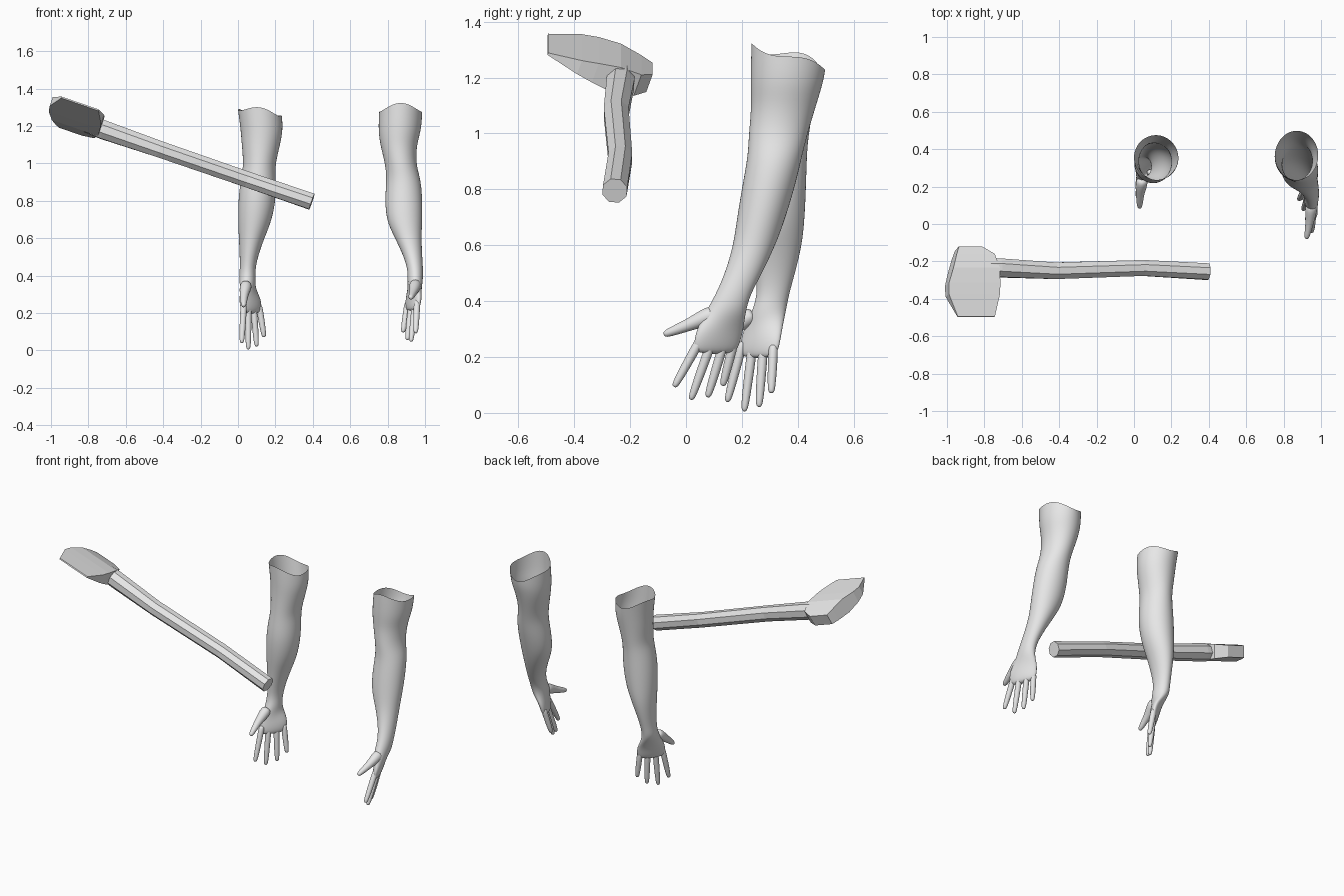
import bpy, bmesh, math
from mathutils import Vector, Quaternion

cube = bpy.data.objects.get("Cube")
if cube:
    bpy.data.objects.remove(cube, do_unlink=True)

GREY = (0.8, 0.8, 0.8, 1)
mat = bpy.data.materials.new("pale grey")
mat.use_nodes = True
mat.diffuse_color = GREY
mat.node_tree.nodes["Principled BSDF"].inputs["Base Color"].default_value = GREY


def loft(bm, rings, cap_start=True, cap_end=True):
    """Skin a list of equal-length point rings."""
    vs = [[bm.verts.new(p) for p in ring] for ring in rings]
    n = len(vs[0])
    for a, b in zip(vs, vs[1:]):
        for i in range(n):
            bm.faces.new((a[i], a[(i + 1) % n], b[(i + 1) % n], b[i]))
    if cap_start:
        bm.faces.new(vs[0][::-1])
    if cap_end:
        bm.faces.new(vs[-1])


def tube(bm, path, radii, sides):
    """Round tube along a path, with a ring square to the path at each point."""
    pts = [Vector(p) for p in path]
    rings = []
    for i, p in enumerate(pts):
        d = (pts[min(i + 1, len(pts) - 1)] - pts[max(i - 1, 0)]).normalized()
        a = d.cross(Vector((1, 0, 0.3))).normalized()
        rings.append([p + Quaternion(d, (k + 0.5) * math.tau / sides) @ a * radii[i]
                      for k in range(sides)])
    loft(bm, rings)


def finish(bm, name, smooth):
    # fix winding on the closed and open shells alike
    bmesh.ops.recalc_face_normals(bm, faces=bm.faces)
    me = bpy.data.meshes.new(name)
    bm.to_mesh(me)
    bm.free()
    me.materials.append(mat)
    ob = bpy.data.objects.new(name, me)
    bpy.context.collection.objects.link(ob)
    if smooth:
        for f in me.polygons:
            f.use_smooth = True
        ob.modifiers.new("round", "SUBSURF").levels = 2
        ob.modifiers["round"].render_levels = 2
    return ob


def make_arm(name, spans, palm, turn, fingers, thumb, rim):
    """Sleeve of flesh from open rim to knuckles, then fingers and thumb."""
    sides = 16
    bm = bmesh.new()
    rings = []
    rows = [(z, (x0 + x1) / 2, (y0 + y1) / 2, (x1 - x0) / 2, (y1 - y0) / 2, 0)
            for z, x0, x1, y0, y1 in spans]
    rows += [(z, x, y, rx, ry, turn) for z, x, y, rx, ry in palm]
    for r, (z, cx, cy, rx, ry, rot) in enumerate(rows):
        c, s = math.cos(math.radians(rot)), math.sin(math.radians(rot))
        ring = []
        for k in range(sides):
            t = k * math.tau / sides
            ex, ey = 1.025 * rx * math.cos(t), 1.025 * ry * math.sin(t)
            dz = 0
            if r == 0:  # sloping, wavy rim
                dz = rim[0] * ex + rim[1] * ey + 0.014 * math.sin(3 * t)
            ring.append((cx + ex * c - ey * s, cy + ex * s + ey * c, z + dz))
        rings.append(ring)
    loft(bm, rings, cap_start=False)
    for base, tip in fingers:
        a, b = Vector(base), Vector(tip)
        tube(bm, [a.lerp(b, f) for f in (-0.15, 0.1, 0.5, 0.9, 1)],
             (0.018, 0.019, 0.018, 0.015, 0.009), 8)
    a, m, b = map(Vector, thumb)
    tube(bm, [a, a.lerp(m, 0.5), m, m.lerp(b, 0.85), b],
         (0.036, 0.034, 0.024, 0.017, 0.009), 8)
    return finish(bm, name, True)


# Left arm: rows are height, then x and y extents
make_arm(
    "left_arm",
    [(1.275, .755, .985, .235, .498), (1.18, .75, .98, .23, .49),
     (1.1, .76, .955, .235, .465), (1.0, .787, .95, .225, .435),
     (.92, .795, .975, .222, .415), (.83, .787, .985, .205, .395),
     (.7, .79, .985, .183, .357), (.6, .84, .98, .17, .32),
     (.5, .888, .985, .14, .272), (.42, .91, .99, .105, .228),
     (.36, .905, .988, .07, .213)],
    [(.3, .942, .122, .03, .09), (.24, .935, .108, .026, .088),
     (.21, .93, .105, .016, .072)],
    22,
    [((.957, .045, .25), (.95, -.043, .092)), ((.945, .085, .235), (.925, .017, .046)),
     ((.925, .128, .225), (.905, .077, .055)), ((.905, .168, .24), (.882, .131, .096))],
    [(.95, .11, .36), (.94, .01, .315), (.922, -.08, .28)],
    (0, -.28))

# Right arm
make_arm(
    "right_arm",
    [(1.27, 0, .235, .235, .475), (1.18, .015, .24, .235, .468),
     (1.1, .02, .225, .235, .455), (1.0, .03, .2, .23, .44),
     (.94, .02, .2, .225, .433), (.83, .003, .205, .215, .43),
     (.7, 0, .183, .225, .425), (.6, .005, .14, .24, .415),
     (.5, .01, .105, .25, .39), (.42, .01, .09, .256, .367),
     (.36, .003, .095, .235, .357)],
    [(.29, .062, .272, .03, .086), (.23, .07, .262, .026, .088),
     (.195, .07, .256, .016, .072)],
    -38,
    [((.03, .197, .23), (.02, .147, .038)), ((.055, .235, .215), (.055, .208, .004)),
     ((.085, .275, .21), (.1, .261, .02)), ((.115, .312, .225), (.14, .305, .07))],
    [(.045, .245, .36), (.032, .16, .295), (.03, .085, .235)],
    (-.15, -.15))

# Axe handle: gently waving octagonal shaft
bm = bmesh.new()
stations = [(.395, -.255), (.05, -.235), (-.42, -.25), (-.72, -.235), (-.86, -.23)]
tube(bm, [(x, y, .795 + .345 * (.395 - x)) for x, y in stations],
     (.047, .046, .048, .054, .045), 8)
finish(bm, "axe_handle", False)

# Axe head: wedge lofted from poll to cutting edge in its own tilted axes
along = Vector((-.945, 0, .326))
blade = Vector((.106, -.945, .307))
thick = Vector((.308, .326, .893))
origin = Vector((-.85, -.23, 1.225))
rows = [(-.105, -.04, .09, .035), (-.06, -.105, .11, .042), (.02, -.122, .14, .05),
        (.1, -.12, .17, .038), (.16, -.115, .175, .027), (.28, -.08, .13, .004)]
bm = bmesh.new()
loft(bm, [[origin + blade * u + along * s + thick * h
           for s, h in ((s0, -t), (s1, -t), (s1, t), (s0, t))]
          for u, s0, s1, t in rows])
finish(bm, "axe_head", False)
